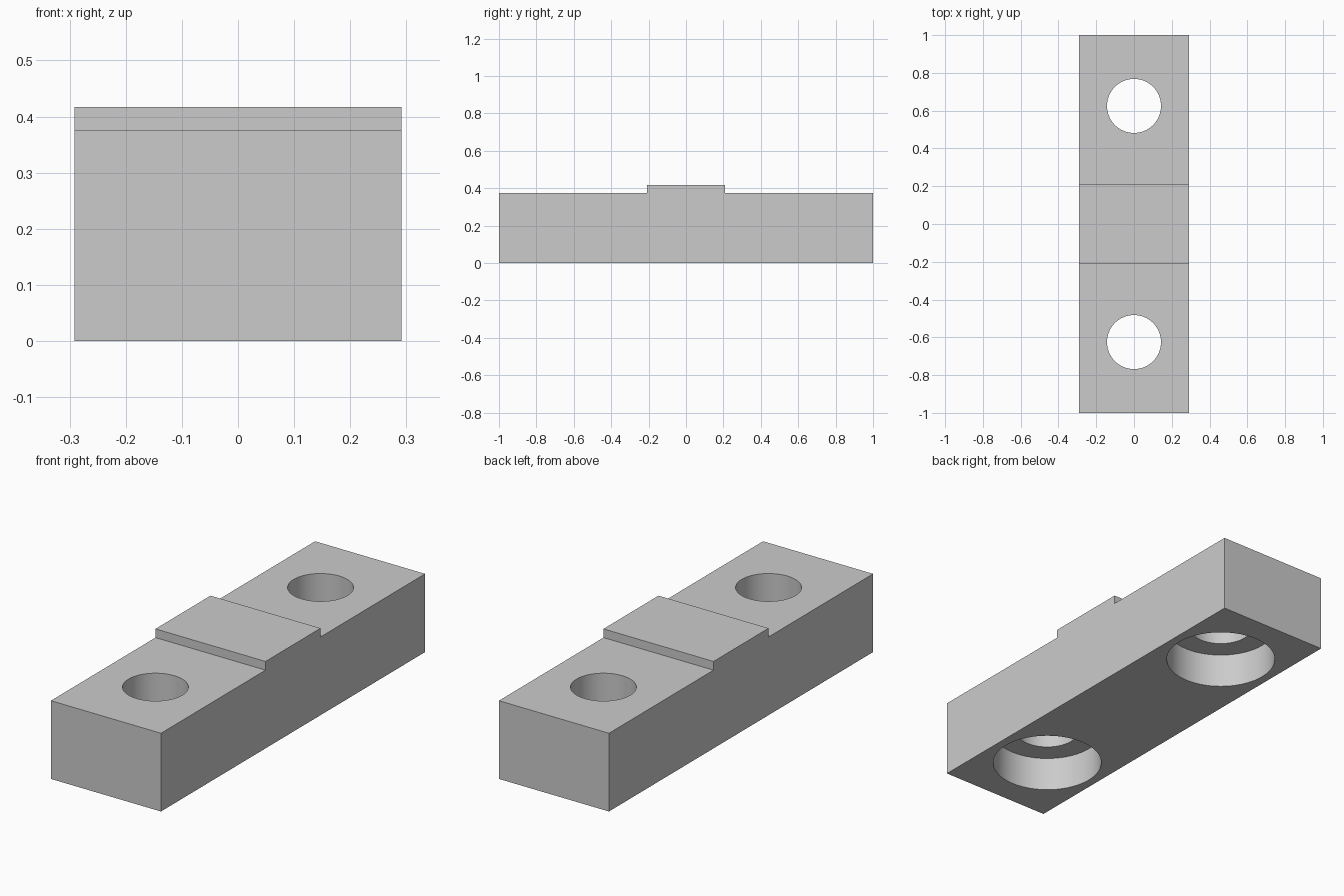
import bpy
import bmesh
import math

HALF_WIDTH, HALF_LENGTH, DECK = 0.2917, 1.0, 0.375
TONGUE_HALF, TONGUE_TOP = 0.2083, 0.4167
HOLE_Y, HOLE_R = 0.625, 0.143
BORE_R, BORE_DEPTH = 0.25, 0.1667
SEGMENTS = 64

default = bpy.data.objects.get("Cube")
if default:
    bpy.data.objects.remove(default, do_unlink=True)

steel = bpy.data.materials.new("grey_steel")
steel.use_nodes = True
GREY = (0.6, 0.6, 0.6, 1)
steel.diffuse_color = GREY
steel.node_tree.nodes["Principled BSDF"].inputs["Base Color"].default_value = GREY


def make_object(name, bm):
    bmesh.ops.recalc_face_normals(bm, faces=bm.faces)
    mesh = bpy.data.meshes.new(name)
    bm.to_mesh(mesh)
    bm.free()
    mesh.materials.append(steel)
    obj = bpy.data.objects.new(name, mesh)
    bpy.context.collection.objects.link(obj)
    return obj


def stepped_block():
    """Side profile with the raised tongue, extruded across the width."""
    half = [(HALF_LENGTH, 0), (HALF_LENGTH, DECK),
            (TONGUE_HALF, DECK), (TONGUE_HALF, TONGUE_TOP)]
    profile = half + [(-y, z) for y, z in reversed(half)]
    bm = bmesh.new()
    face = bm.faces.new([bm.verts.new((-HALF_WIDTH, y, z)) for y, z in profile])
    grown = bmesh.ops.extrude_face_region(bm, geom=[face])["geom"]
    verts = [v for v in grown if isinstance(v, bmesh.types.BMVert)]
    bmesh.ops.translate(bm, verts=verts, vec=(2 * HALF_WIDTH, 0, 0))
    return make_object("clamp_block", bm)


def counterbore_cutter(name, y):
    """Stepped plug: wide recess below, narrow through hole above."""
    rings = [(BORE_R, -0.1), (BORE_R, BORE_DEPTH),
             (HOLE_R, BORE_DEPTH), (HOLE_R, DECK + 0.1)]
    bm = bmesh.new()
    loops = []
    for r, z in rings:
        angles = [math.tau * i / SEGMENTS for i in range(SEGMENTS)]
        loops.append([bm.verts.new((r * math.cos(a), y + r * math.sin(a), z))
                      for a in angles])
    for low, high in zip(loops, loops[1:]):
        for i in range(SEGMENTS):
            j = (i + 1) % SEGMENTS
            bm.faces.new((low[i], low[j], high[j], high[i]))
    bm.faces.new(loops[0])
    bm.faces.new(loops[-1])
    cutter = make_object(name, bm)
    cutter.hide_render = True
    return cutter


block = stepped_block()

# Bolt holes, counterbored from the underside
for name, side in (("front_hole_cutter", -1), ("back_hole_cutter", 1)):
    cutter = counterbore_cutter(name, side * HOLE_Y)
    cut = block.modifiers.new(name, "BOOLEAN")
    cut.operation = "DIFFERENCE"
    cut.solver = "EXACT"
    cut.object = cutter
    bpy.context.view_layer.objects.active = block
    bpy.ops.object.modifier_apply(modifier=cut.name)
    bpy.data.objects.remove(cutter, do_unlink=True)

# Smooth hole walls, crisp edges
bpy.ops.object.select_all(action="DESELECT")
block.select_set(True)
bpy.context.view_layer.objects.active = block
bpy.ops.object.shade_smooth_by_angle(angle=math.radians(30))
